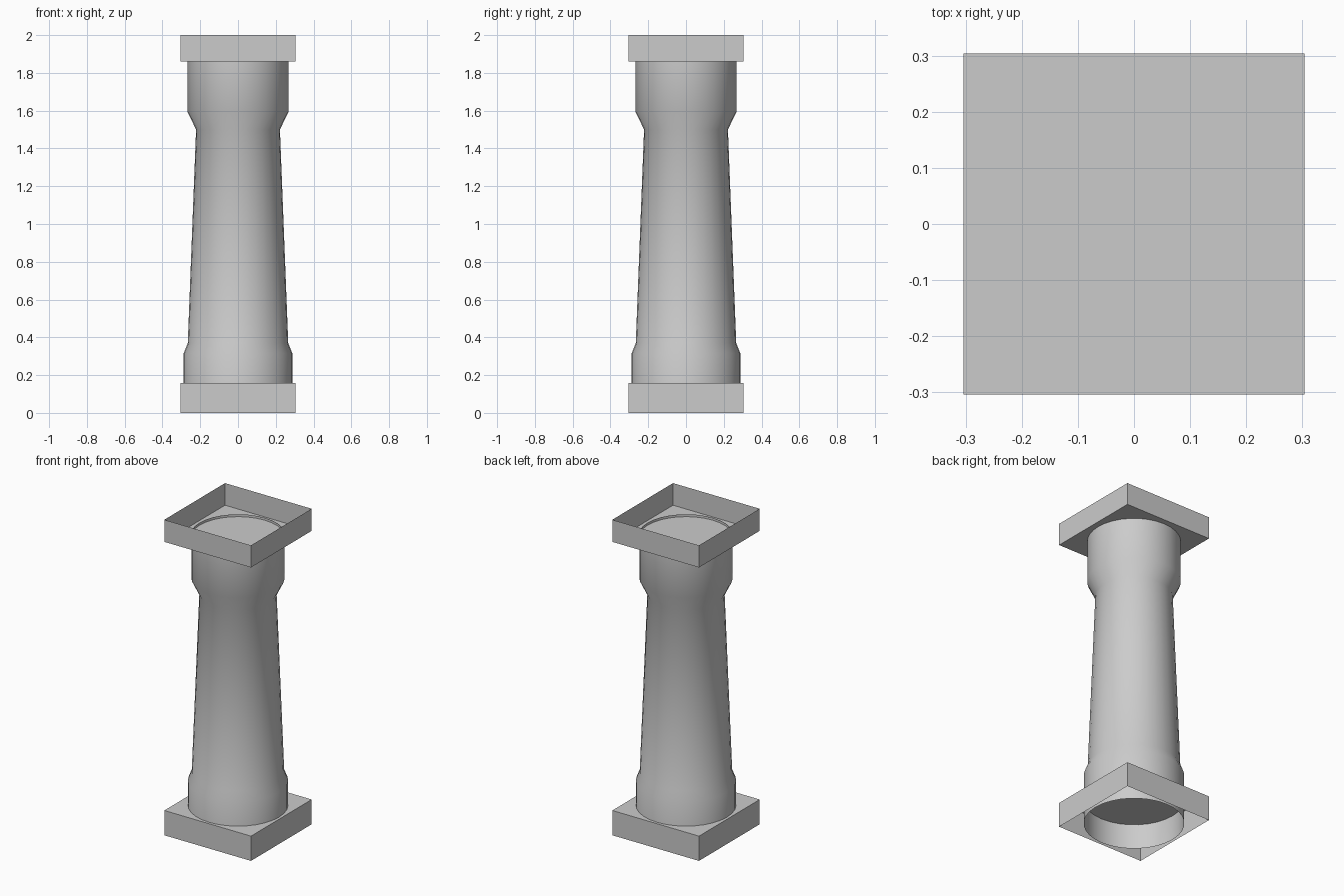
import bpy, bmesh
from math import cos, sin, pi, radians

if "Cube" in bpy.data.objects:
    bpy.data.objects.remove(bpy.data.objects["Cube"])

SIDES = 32
HALF = 0.304


def make_object(name, bm):
    bmesh.ops.recalc_face_normals(bm, faces=bm.faces)
    mesh = bpy.data.meshes.new(name)
    bm.to_mesh(mesh)
    bm.free()
    obj = bpy.data.objects.new(name, mesh)
    bpy.context.collection.objects.link(obj)
    return obj


def lathe(name, profile):
    """Open-ended round surface from (radius, height) points."""
    bm = bmesh.new()
    rings = [[bm.verts.new((r * cos(2 * pi * i / SIDES), r * sin(2 * pi * i / SIDES), z))
              for i in range(SIDES)] for r, z in profile]
    for low, high in zip(rings, rings[1:]):
        for i in range(SIDES):
            j = (i + 1) % SIDES
            bm.faces.new((low[i], low[j], high[j], high[i]))
    obj = make_object(name, bm)
    bpy.ops.object.select_all(action='DESELECT')
    obj.select_set(True)
    bpy.context.view_layer.objects.active = obj
    bpy.ops.object.shade_smooth_by_angle(angle=radians(28))
    return obj


def open_box(name, z_closed, z_open):
    """Square slab with a closed side and an open side."""
    bm = bmesh.new()
    corners = [(-HALF, -HALF), (HALF, -HALF), (HALF, HALF), (-HALF, HALF)]
    closed = [bm.verts.new((x, y, z_closed)) for x, y in corners]
    rim = [bm.verts.new((x, y, z_open)) for x, y in corners]
    bm.faces.new(closed)
    for i in range(4):
        j = (i + 1) % 4
        bm.faces.new((closed[i], closed[j], rim[j], rim[i]))
    obj = make_object(name, bm)
    # an open shell: make sure the closed side faces outwards
    cap = obj.data.polygons[0]
    if cap.normal.z * (z_closed - z_open) < 0:
        obj.data.flip_normals()
    return obj


# Square plinth, open underneath, and square top slab, open above
open_box("plinth", 0.157, 0.0)
open_box("top_slab", 1.86, 2.0)

# Round column passing through the plinth and just into the top slab
lathe("column", [(0.288, 0.0), (0.288, 0.315), (0.266, 0.37),
                 (0.222, 1.5), (0.268, 1.595), (0.268, 1.875)])
